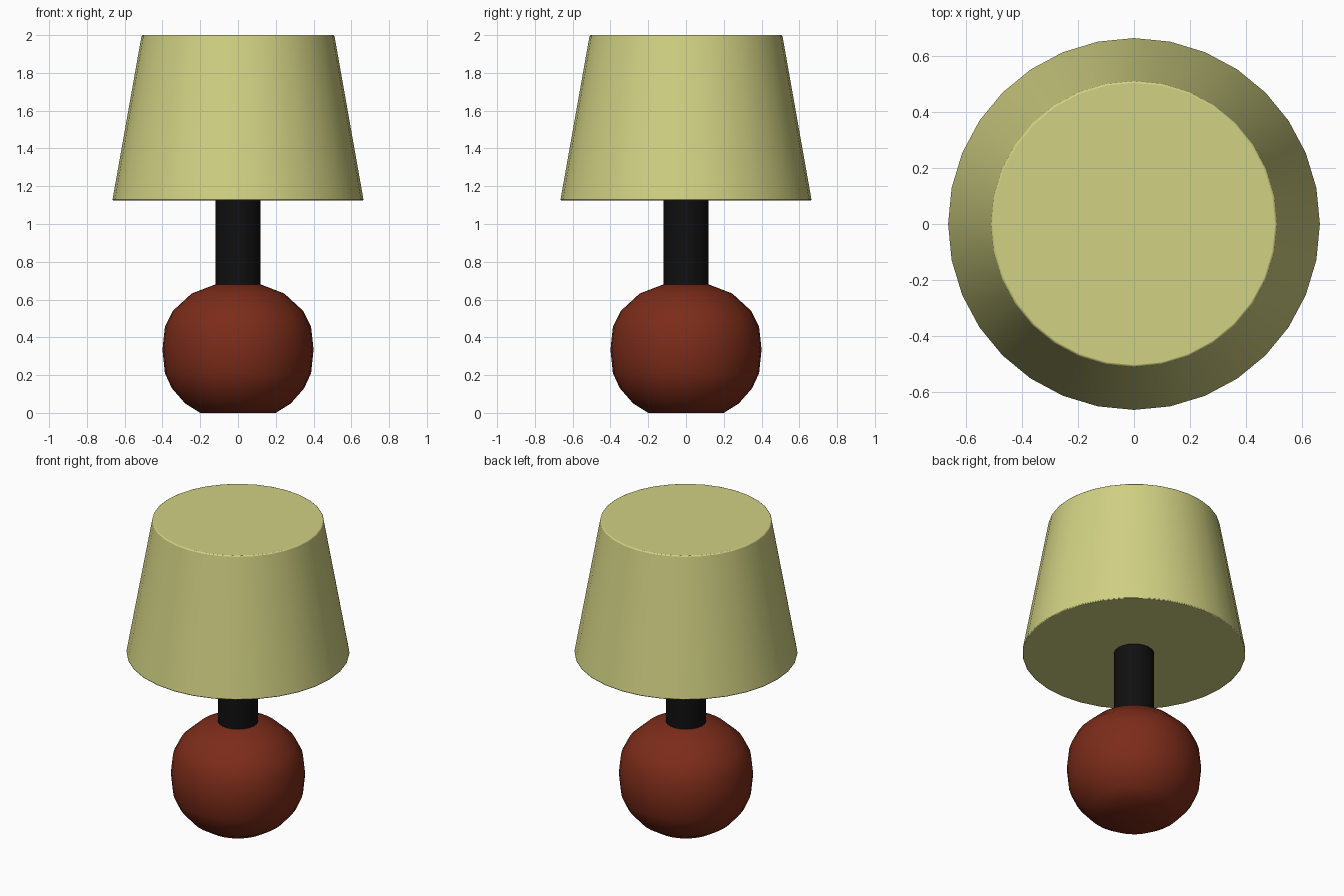
import bpy, bmesh, math

if "Cube" in bpy.data.objects:
    bpy.data.objects.remove(bpy.data.objects["Cube"])

SIDES = 32

def material(name, rgb):
    m = bpy.data.materials.new(name)
    m.diffuse_color = (*rgb, 1)
    m.use_nodes = True
    m.node_tree.nodes["Principled BSDF"].inputs["Base Color"].default_value = m.diffuse_color
    return m

def lathe(name, profile, mat, bevel=0):
    """Closed solid of revolution from (radius, z) points, bottom to top."""
    bm = bmesh.new()
    rings = []
    for r, z in profile:
        rings.append([bm.verts.new((r * math.cos(2 * math.pi * i / SIDES),
                                    r * math.sin(2 * math.pi * i / SIDES), z))
                      for i in range(SIDES)])
    for a, b in zip(rings, rings[1:]):
        for i in range(SIDES):
            j = (i + 1) % SIDES
            bm.faces.new((a[i], a[j], b[j], b[i]))
    bm.faces.new(rings[0][::-1])
    bm.faces.new(rings[-1])
    bm.normal_update()
    mesh = bpy.data.meshes.new(name)
    bm.to_mesh(mesh)
    bm.free()
    ob = bpy.data.objects.new(name, mesh)
    bpy.context.collection.objects.link(ob)
    mesh.materials.append(mat)
    if bevel:
        mod = ob.modifiers.new("soft_rim", 'BEVEL')
        mod.width = bevel
        mod.segments = 2
        mod.limit_method = 'ANGLE'
        mod.angle_limit = math.radians(50)
    bpy.ops.object.select_all(action='DESELECT')
    ob.select_set(True)
    bpy.context.view_layer.objects.active = ob
    bpy.ops.object.shade_smooth_by_angle(angle=math.radians(40))
    return ob

# Round base with a flat foot
lathe("ball_base", [(0.2, 0), (0.28, 0.05), (0.35, 0.13), (0.387, 0.21),
                    (0.4, 0.335), (0.387, 0.455), (0.345, 0.54),
                    (0.245, 0.632), (0.12, 0.68)],
      material("red_brown", (0.2, 0.025, 0.01)))

# Stem between base and shade
lathe("stem", [(0.12, 0.67), (0.12, 1.13)], material("black", (0.005, 0.005, 0.005)))

# Tapered closed shade
lathe("shade", [(0.665, 1.125), (0.51, 2.0)],
      material("pale_yellow", (0.64, 0.64, 0.23)), bevel=0.006)
